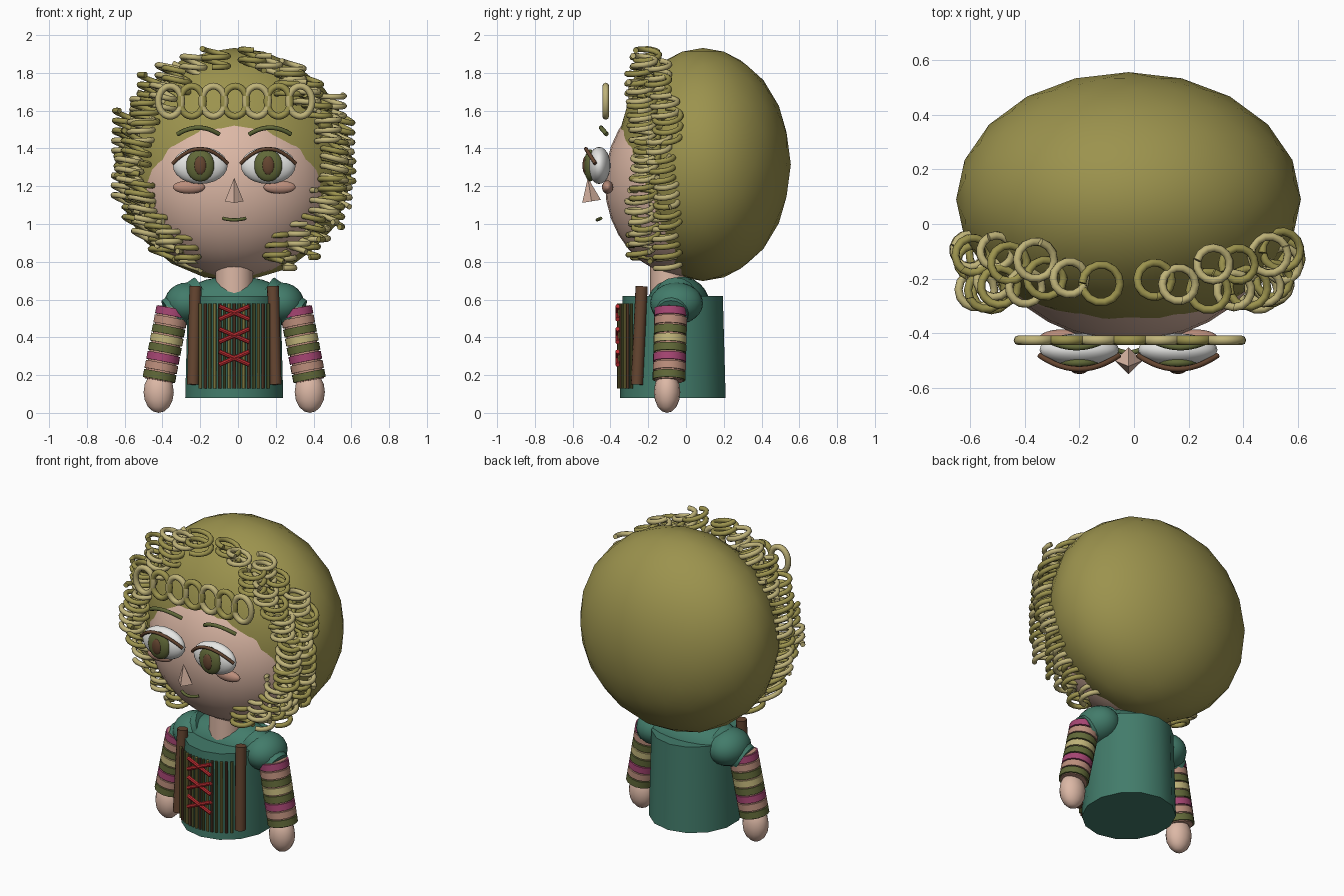
import bpy, math, random
from mathutils import Vector

if "Cube" in bpy.data.objects:
    bpy.data.objects.remove(bpy.data.objects["Cube"])
random.seed(4)
CX = -0.02  # body midline


def material(name, r, g, b):
    m = bpy.data.materials.new(name)
    m.use_nodes = True
    m.diffuse_color = (r, g, b, 1)
    bsdf = next(n for n in m.node_tree.nodes if n.type == "BSDF_PRINCIPLED")
    bsdf.inputs["Base Color"].default_value = (r, g, b, 1)
    bsdf.inputs["Roughness"].default_value = 0.8
    return m


HAIR = material("olive_hair", 0.33, 0.29, 0.075)
CREAM = material("pale_gold", 0.52, 0.45, 0.19)
SKIN = material("skin", 0.72, 0.48, 0.38)
TEAL = material("teal_cloth", 0.055, 0.2, 0.145)
BROWN = material("brown", 0.13, 0.06, 0.03)
MAGENTA = material("magenta", 0.38, 0.06, 0.17)
RED = material("red_lace", 0.5, 0.025, 0.03)
WHITE = material("eye_white", 0.82, 0.82, 0.8)
GREEN = material("moss_green", 0.12, 0.14, 0.04)
ROSE = material("dusky_rose", 0.5, 0.27, 0.2)


def finish(name, mat, angle=40):
    ob = bpy.context.object
    ob.name = name
    ob.data.materials.append(mat)
    bpy.ops.object.shade_smooth_by_angle(angle=math.radians(angle))
    return ob


def ball(name, loc, size, mat, seg=24):
    bpy.ops.mesh.primitive_uv_sphere_add(segments=seg, ring_count=seg // 2, location=loc)
    bpy.context.object.scale = size
    return finish(name, mat)


def rod(name, a, b, r1, r2, mat, sides=16):
    a, b = Vector(a), Vector(b)
    bpy.ops.mesh.primitive_cone_add(vertices=sides, radius1=r1, radius2=r2,
                                    depth=(b - a).length, location=(a + b) / 2)
    bpy.context.object.rotation_euler = (b - a).to_track_quat("Z", "Y").to_euler()
    return finish(name, mat)


def tubes(name, paths, r, mat, closed=False):
    """Round tubes along one or more paths, joined in one mesh."""
    cu = bpy.data.curves.new(name, "CURVE")
    cu.dimensions = "3D"
    cu.bevel_depth = r
    cu.bevel_resolution = 2
    cu.use_fill_caps = True
    for path in paths:
        sp = cu.splines.new("POLY")
        sp.points.add(len(path) - 1)
        for p, co in zip(sp.points, path):
            p.co = (*co, 1)
        sp.use_cyclic_u = closed
    ob = bpy.data.objects.new(name, cu)
    bpy.context.collection.objects.link(ob)
    bpy.ops.object.select_all(action="DESELECT")
    ob.select_set(True)
    bpy.context.view_layer.objects.active = ob
    bpy.ops.object.convert(target="MESH")
    return finish(name, mat, 60)


def arc(x, y, z, half, rise, back):
    us = [i / 6 - 1 for i in range(13)]
    return [(x + half * u, y + back * u * u, z + rise * (1 - u * u)) for u in us]


# Head, neck and hair cap
ball("head", (CX, 0, 1.22), (0.53, 0.43, 0.5), SKIN, 32)
rod("neck", (CX, -0.09, 0.62), (CX, -0.09, 0.85), 0.1, 0.1, SKIN)
bpy.ops.mesh.primitive_ico_sphere_add(subdivisions=3, location=(CX, 0.09, 1.315))
bpy.context.object.scale = (0.63, 0.465, 0.617)
finish("hair_cap", HAIR)

# Nose and mouth
rod("nose", (CX, -0.5, 1.12), (CX, -0.52, 1.245), 0.05, 0, SKIN, 4)
tubes("mouth", [arc(CX, -0.47, 1.03, 0.06, -0.008, 0.02)], 0.009, GREEN)

# Paired face parts
for side, s in (("left", 1), ("right", -1)):
    x = CX + s * 0.18
    ball(side + "_eye", (x, -0.46, 1.31), (0.145, 0.06, 0.098), WHITE)
    ball(side + "_iris", (x, -0.507, 1.31), (0.075, 0.033, 0.085), GREEN)
    ball(side + "_pupil", (x, -0.53, 1.31), (0.033, 0.018, 0.05), BROWN)
    tubes(side + "_eyelid", [arc(x, -0.53, 1.32, 0.145, 0.078, 0.05)], 0.01, BROWN)
    tubes(side + "_eyebrow", [arc(x + s * 0.01, -0.45, 1.475, 0.11, 0.035, 0.03)], 0.012, GREEN)
    ball(side + "_cheek", (CX + s * 0.24, -0.415, 1.195), (0.085, 0.03, 0.035), ROSE)

# Fringe of linked rings
for i in range(7):
    x, turn = -0.36 + i * 0.115, [k * math.tau / 24 for k in range(24)]
    ring = [(x + 0.062 * math.cos(t), -0.425, 1.65 + 0.08 * math.sin(t)) for t in turn]
    tubes("fringe_ring", [ring], 0.018, CREAM if i % 2 == 0 else HAIR, True)


def curl(centre, radius, turns, pitch):
    """Spring-shaped lock with a nearly upright axis."""
    n, start, tilt = int(turns * 14), random.random() * math.tau, random.uniform(0.1, 0.4)
    path = []
    for i in range(n + 1):
        t = start + i / 14 * math.tau
        dx = radius * math.cos(t)
        path.append((centre[0] + dx, centre[1] + radius * math.sin(t),
                     centre[2] + (i / n - 0.5) * turns * pitch - dx * tilt))
    return path


# Curls framing the face
locks = {"light": [], "dark": []}
for s in (1, -1):
    for n, deg in enumerate(range(-64, 90, 12)):
        a = math.radians(deg)
        for layer in range(1 if deg > 60 else 2):
            grow = 0.93 + 0.08 * layer
            centre = (CX + s * 0.58 * grow * math.cos(a) + random.uniform(-0.02, 0.02),
                      -0.22 + 0.1 * layer + random.uniform(-0.03, 0.03),
                      1.33 + 0.54 * grow * math.sin(a) + (0.05 if deg > 60 else 0))
            turns = 1.8 if deg > 60 else 2.8
            tone = "light" if (n + layer) % 2 else "dark"
            locks[tone].append(curl(centre, random.uniform(0.058, 0.07), turns, 0.052))
tubes("light_curls", locks["light"], 0.015, CREAM)
tubes("dark_curls", locks["dark"], 0.015, HAIR)

# Bodice and yoke
torso = rod("torso", (CX, -0.07, 0.08), (CX, -0.07, 0.62), 0.28, 0.265, TEAL, 14)
torso.scale.x = 0.95
ball("yoke", (CX, -0.04, 0.575), (0.3, 0.165, 0.15), TEAL)

# Corded front panel following the torso
for i in range(15):
    dx = -0.18 + i * 0.36 / 14
    y = -0.07 - 0.285 * math.sqrt(1 - (dx / 0.28) ** 2)
    rod("panel_cord", (CX + dx, y, 0.13), (CX + dx, y, 0.58), 0.009, 0.009,
        (HAIR, BROWN, GREEN)[i % 3], 8)

# Crossed laces
for z in (0.53, 0.41, 0.29):
    for s in (1, -1):
        rod("lace", (CX - 0.08, -0.362, z - s * 0.035), (CX + 0.08, -0.362, z + s * 0.035),
            0.012, 0.012, RED, 8)

# Straps, sleeves, banded arms and hands
bands = (MAGENTA, ROSE, GREEN, CREAM, GREEN, MAGENTA, ROSE, GREEN)
for side, s in (("left", 1), ("right", -1)):
    rod(side + "_strap", (CX + s * 0.218, -0.26, 0.15), (CX + s * 0.205, -0.235, 0.67),
        0.032, 0.032, BROWN, 12)
    rod(side + "_sleeve", (CX + s * 0.16, -0.05, 0.62), (CX + s * 0.345, -0.075, 0.52),
        0.11, 0.085, TEAL)
    ball(side + "_shoulder", (CX + s * 0.25, -0.05, 0.58), (0.12, 0.14, 0.11), TEAL)
    top = Vector((CX + s * 0.325, -0.08, 0.555))
    wrist = Vector((CX + s * 0.4, -0.09, 0.17))
    rod(side + "_arm", top, wrist, 0.078, 0.078, ROSE)
    for i, mat in enumerate(bands):
        a, b = top.lerp(wrist, (i + 0.06) / 8), top.lerp(wrist, (i + 0.9) / 8)
        rod(side + "_arm_band", a, b, 0.088, 0.088, mat)
    ball(side + "_hand", (CX + s * 0.4, -0.1, 0.11), (0.08, 0.07, 0.11), SKIN, 16)
